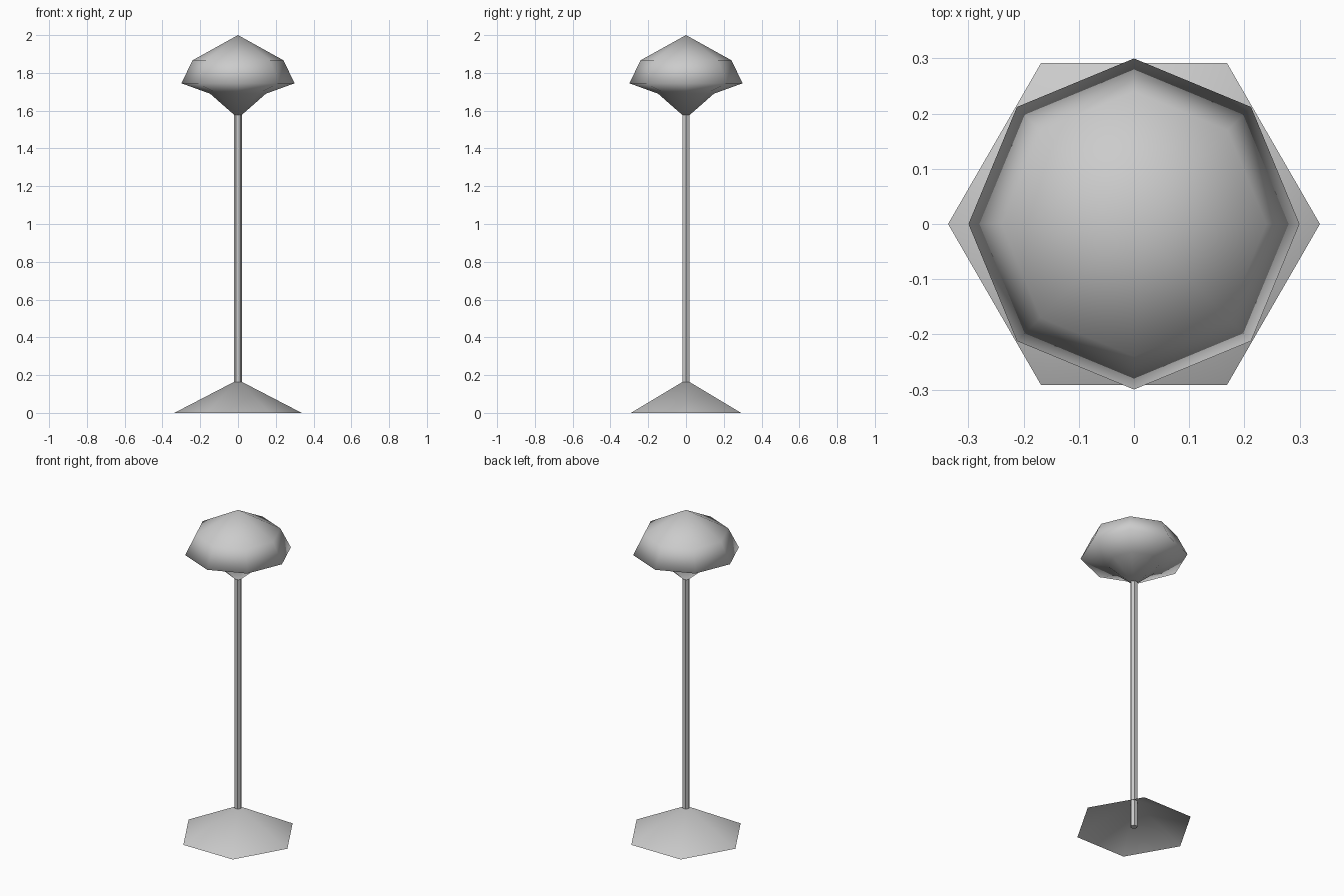
import bpy
import bmesh
from math import cos, sin, tau

cube = bpy.data.objects.get("Cube")
if cube:
    bpy.data.objects.remove(cube, do_unlink=True)

# One plain grey finish for the whole model
GREY = (0.6, 0.6, 0.6, 1.0)
grey = bpy.data.materials.new("plain_grey")
grey.use_nodes = True
grey.diffuse_color = GREY
shader = next(n for n in grey.node_tree.nodes if n.type == "BSDF_PRINCIPLED")
shader.inputs["Base Color"].default_value = GREY


def lathe(name, profile, sides, smooth, caps=False):
    """Turn a (radius, height) profile around z; radius 0 makes a tip."""
    bm = bmesh.new()
    rings = []
    for r, z in profile:
        if r == 0:
            rings.append([bm.verts.new((0, 0, z))] * sides)
        else:
            rings.append([bm.verts.new((r * cos(tau * i / sides), r * sin(tau * i / sides), z))
                          for i in range(sides)])
    for low, high in zip(rings, rings[1:]):
        for i in range(sides):
            j = (i + 1) % sides
            corners = dict.fromkeys((low[i], low[j], high[j], high[i]))
            bm.faces.new(list(corners))
    if caps:
        bm.faces.new(rings[0][::-1])
        bm.faces.new(rings[-1])
    for face in bm.faces:
        face.smooth = smooth
    mesh = bpy.data.meshes.new(name)
    bm.to_mesh(mesh)
    bm.free()
    mesh.materials.append(grey)
    obj = bpy.data.objects.new(name, mesh)
    bpy.context.collection.objects.link(obj)
    return obj


# Hollow six-sided foot, open underneath
lathe("base", [(0.337, 0), (0, 0.175)], 6, smooth=True)

# Six-sided pole running from the floor into the head
lathe("pole", [(0.021, 0), (0.021, 1.585)], 6, smooth=False, caps=True)

# Eight-sided flared head with a soft shaded surface
lathe("head", [(0, 1.56), (0.148, 1.69), (0.3, 1.745), (0.24, 1.867), (0, 2)], 8, smooth=True)
